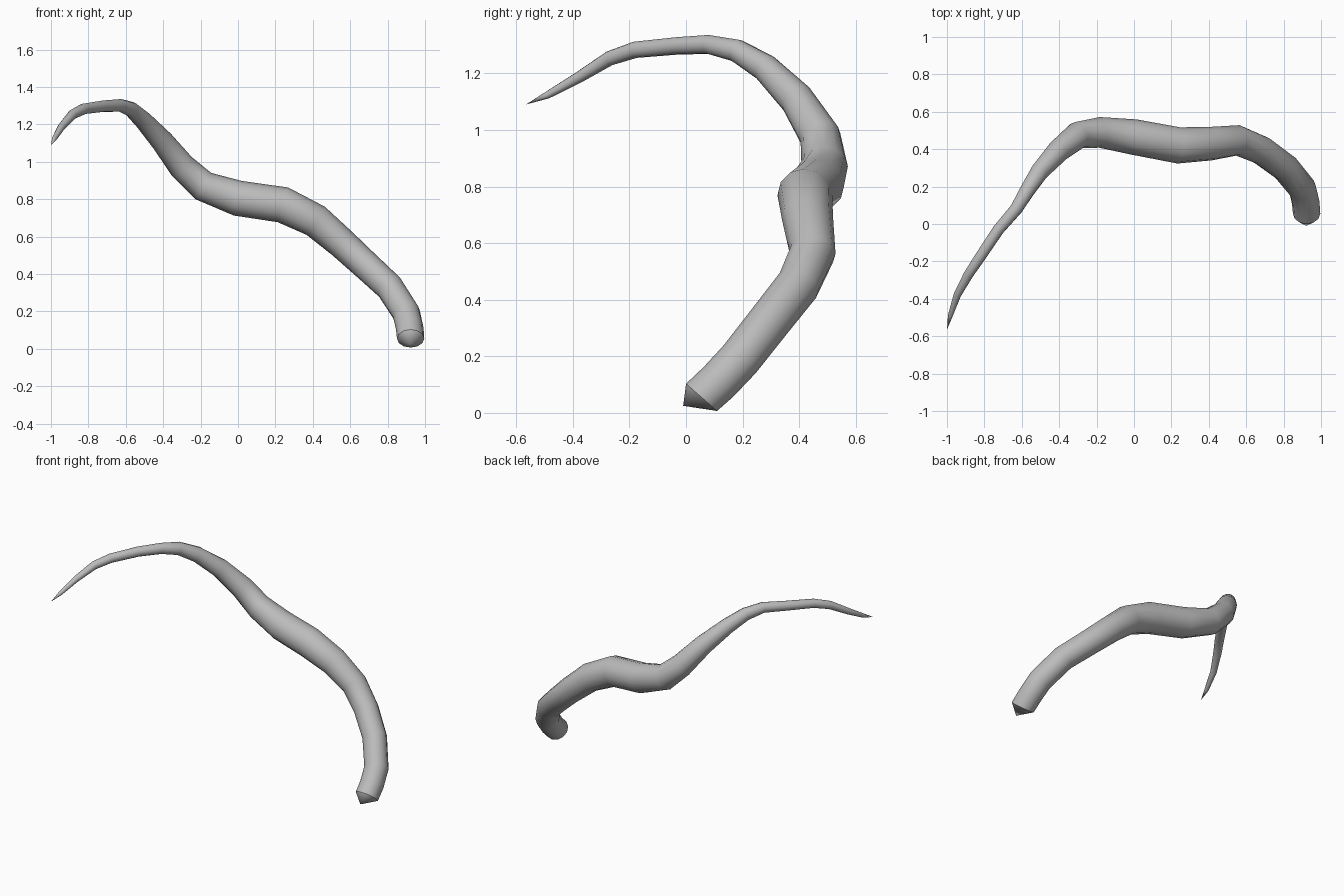
import bpy, bmesh, math
from mathutils import Vector

if "Cube" in bpy.data.objects:
    bpy.data.objects.remove(bpy.data.objects["Cube"])

SIDES = 12

# Centre line of the horn-like tendril: x, y, z, radius
PATH = [
    (.923, .055, .055, .073), (.918, .115, .11, .074), (.90, .19, .19, .075),
    (.81, .30, .33, .076), (.68, .395, .45, .078), (.555, .447, .565, .082),
    (.415, .43, .685, .090), (.24, .42, .77, .097), (.0, .465, .805, .095),
    (-.185, .49, .87, .082), (-.30, .475, .975, .073), (-.405, .39, 1.11, .061),
    (-.505, .28, 1.22, .049), (-.57, .18, 1.28, .041), (-.63, .08, 1.302, .034),
    (-.725, -.03, 1.297, .031), (-.825, -.18, 1.283, .029), (-.885, -.27, 1.253, .026),
    (-.945, -.38, 1.185, .020), (-.982, -.49, 1.123, .013),
]
BASE_TIP = (.92, -.01, .025)
END_TIP = (-1.0, -.565, 1.09)

mat = bpy.data.materials.new("mid grey")
mat.diffuse_color = (.5, .5, .5, 1)
mat.use_nodes = True
mat.node_tree.nodes["Principled BSDF"].inputs["Base Color"].default_value = mat.diffuse_color


def tapered_tube(name, path, start_tip, end_tip):
    """Sweep a ring along the path without twisting, closing both ends in a point."""
    bm = bmesh.new()
    pts = [Vector(p[:3]) for p in path]
    rings, side = [], Vector((1, 0, 0))
    for i, p in enumerate(pts):
        before = (p - pts[i - 1]).normalized() if i else Vector((0, .66, .75))
        after = (pts[i + 1] - p).normalized() if i + 1 < len(pts) else before
        t = (before + after).normalized() if i else before
        side = (side - t * side.dot(t)).normalized()
        up = t.cross(side)
        ring = []
        for k in range(SIDES):
            a = 2 * math.pi * k / SIDES
            ring.append(bm.verts.new(p + (side * math.cos(a) + up * math.sin(a)) * path[i][3]))
        rings.append(ring)
    first, last = bm.verts.new(start_tip), bm.verts.new(end_tip)
    for k in range(SIDES):
        n = (k + 1) % SIDES
        for a, b in zip(rings, rings[1:]):
            bm.faces.new((a[k], a[n], b[n], b[k]))
        bm.faces.new((first, rings[0][n], rings[0][k]))
        bm.faces.new((last, rings[-1][k], rings[-1][n]))
    bmesh.ops.recalc_face_normals(bm, faces=bm.faces)
    mesh = bpy.data.meshes.new(name)
    bm.to_mesh(mesh)
    bm.free()
    mesh.materials.append(mat)
    obj = bpy.data.objects.new(name, mesh)
    bpy.context.collection.objects.link(obj)
    return obj


# Curving tendril with a pointed base and a long tapered end
tendril = tapered_tube("tendril", PATH, BASE_TIP, END_TIP)
bpy.context.view_layer.objects.active = tendril
tendril.select_set(True)
bpy.ops.object.shade_smooth_by_angle(angle=math.radians(35))
